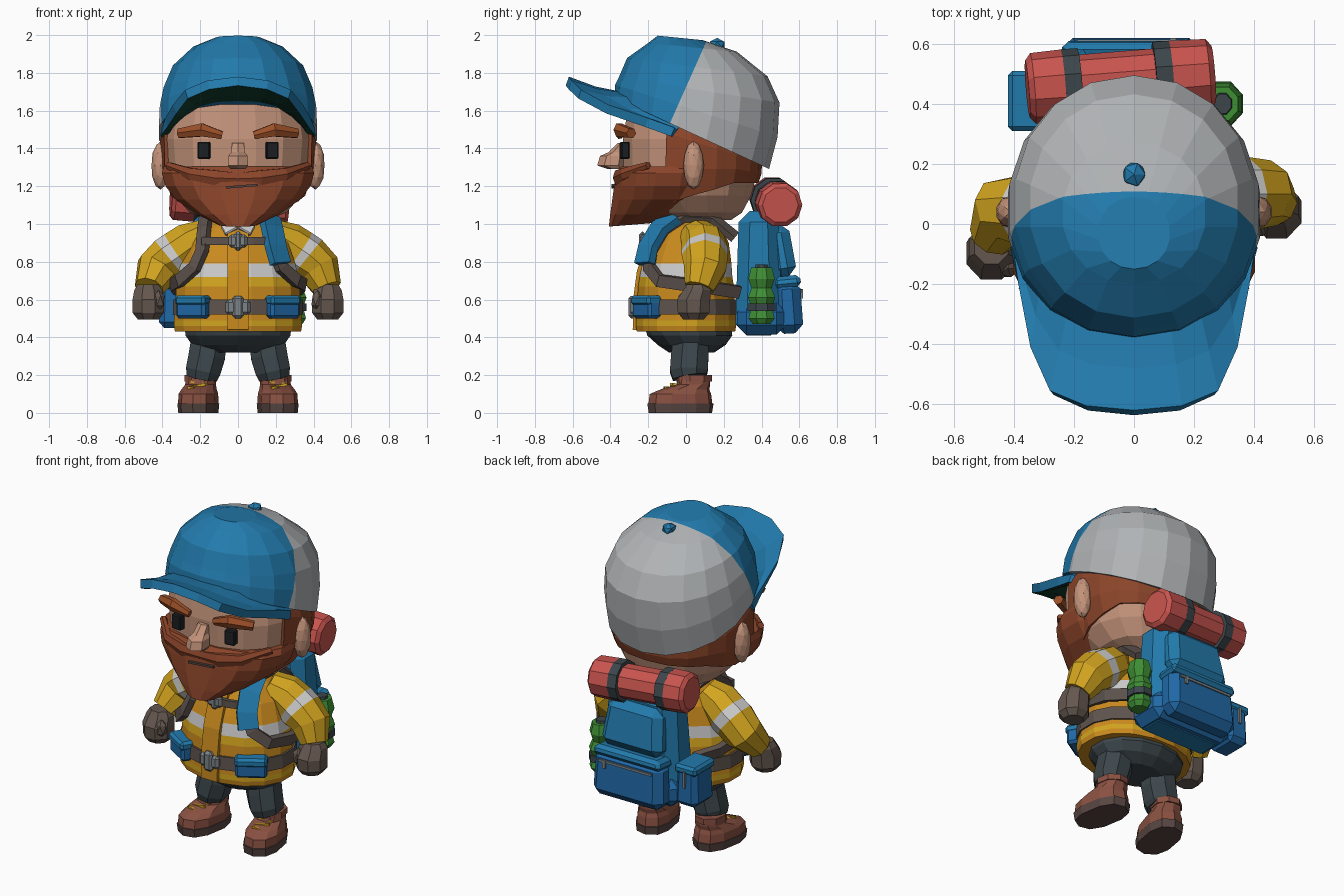
import bpy, bmesh, math
from mathutils import Vector, Matrix

if "Cube" in bpy.data.objects:
    bpy.data.objects.remove(bpy.data.objects["Cube"])

def mat(name, hexa):
    m = bpy.data.materials.new(name)
    c = [int(hexa[i:i + 2], 16) / 255 for i in (0, 2, 4)]
    m.diffuse_color = [((v + .055) / 1.055) ** 2.4 if v > .04 else v / 12.9 for v in c] + [1]
    m.use_nodes = True
    m.node_tree.nodes["Principled BSDF"].inputs["Base Color"].default_value = m.diffuse_color
    return m

BLUE, GREY, SKIN = mat("blue", "227aac"), mat("light grey", "b0b3b5"), mat("skin", "c3937a")
BEARD, BROW, BLACK = mat("rust hair", "8c452a"), mat("brow", "9c5028"), mat("black", "1c1f22")
YELLOW, ORANGE, WHITE = mat("yellow", "d2a41f"), mat("orange", "c98a1e"), mat("white", "dcdcdc")
STRAP, PANTS, BOOT = mat("strap", "5e534e"), mat("slate", "3c464b"), mat("boot", "8a5142")
SOLE, RED, GREEN = mat("sole", "574642"), mat("red", "c9544e"), mat("green", "3f8f35")
METAL, UNDER, DARKBLUE = mat("metal", "7d8487"), mat("dark green", "12402f"), mat("deep blue", "2068a6")
GLOVE = mat("glove", "64574f")

def finish(name, bm, mats, recalc=True):
    if recalc:
        bmesh.ops.recalc_face_normals(bm, faces=bm.faces)
    me = bpy.data.meshes.new(name)
    bm.to_mesh(me)
    bm.free()
    for m in mats:
        me.materials.append(m)
    ob = bpy.data.objects.new(name, me)
    bpy.context.collection.objects.link(ob)
    return ob

def skin(name, rings, mats, bands=None):
    """Closed surface through a stack of rings; bands gives a material index per gap."""
    bm = bmesh.new()
    vs = [[bm.verts.new(p) for p in r] for r in rings]
    n = len(vs[0])
    for k in range(len(vs) - 1):
        for i in range(n):
            j = (i + 1) % n
            f = bm.faces.new((vs[k][i], vs[k][j], vs[k + 1][j], vs[k + 1][i]))
            f.material_index = bands[k] if bands else 0
    bm.faces.new(vs[0][::-1]).material_index = bands[0] if bands else 0
    bm.faces.new(vs[-1]).material_index = bands[-1] if bands else 0
    return finish(name, bm, mats)

def sup(v, p):
    return math.copysign(abs(v) ** (2 / p), v)

def loft(name, specs, mats, n=16, bands=None, cx=0, yaw=0, p=2):
    """Horizontal rings: (z, centre y, x radius, y radius, slope along y)."""
    rings = []
    for z, cy, rx, ry, *sl in specs:
        ring = []
        for i in range(n):
            a = 2 * math.pi * (i + .5) / n
            x, y = rx * sup(math.cos(a), p), ry * sup(math.sin(a), p)
            v = Matrix.Rotation(yaw, 3, 'Z') @ Vector((x, y + cy, z + (sl[0] * y if sl else 0)))
            ring.append(v + Vector((cx, 0, 0)))
        rings.append(ring)
    return skin(name, rings, mats, bands)

def sweep(name, pts, sizes, mats, n=8, centre=None, bands=None):
    """Section of half-width, half-height swept along pts; flat side faces away from centre."""
    pts = [Vector(p) for p in pts]
    rings, k = [], math.sqrt(2) if n == 4 else 1
    for i, p in enumerate(pts):
        t = (pts[min(i + 1, len(pts) - 1)] - pts[max(i - 1, 0)]).normalized()
        out = p - Vector(centre) if centre else Vector((0, -1, 0))
        u = t.cross(out).normalized()
        v = u.cross(t)
        w, h = sizes[i] if isinstance(sizes, list) else sizes
        rings.append([p + u * w * k * math.cos(a) + v * h * k * math.sin(a)
                      for a in [2 * math.pi * (j + .5) / n for j in range(n)]])
    return skin(name, rings, mats, bands)

def box(name, loc, size, m, rot=(0, 0, 0), taper=1, bevel=.015):
    bm = bmesh.new()
    bmesh.ops.create_cube(bm, size=1)
    for v in bm.verts:
        f = taper if v.co.z > 0 else 1
        v.co = Vector((v.co.x * size[0] * f, v.co.y * size[1] * f, v.co.z * size[2]))
    if bevel:
        bmesh.ops.bevel(bm, geom=bm.edges[:], offset=bevel, segments=1, affect='EDGES')
    ob = finish(name, bm, [m])
    ob.location, ob.rotation_euler = loc, rot
    return ob

def ball(name, loc, size, m, sub=2):
    bm = bmesh.new()
    bmesh.ops.create_icosphere(bm, subdivisions=sub, radius=1)
    bmesh.ops.scale(bm, vec=size, verts=bm.verts)
    bmesh.ops.translate(bm, vec=loc, verts=bm.verts)
    return finish(name, bm, [m])

def grid(name, rows, mats, thick, offset):
    bm = bmesh.new()
    vs = [[bm.verts.new(p) for p in r] for r in rows]
    for a, b in zip(vs, vs[1:]):
        for i in range(len(a) - 1):
            bm.faces.new((a[i], b[i], b[i + 1], a[i + 1]))
    ob = finish(name, bm, mats, recalc=False)
    s = ob.modifiers.new("thickness", 'SOLIDIFY')
    s.thickness, s.offset, s.material_offset = thick, offset, len(mats) - 1
    return ob

# Head
HEAD = [(1.02, .09, .15, .15), (1.06, .06, .26, .24), (1.15, .03, .34, .32), (1.28, .025, .385, .36),
        (1.45, .03, .40, .37), (1.6, .03, .375, .345), (1.7, .03, .34, .325)]
loft("head", HEAD, [SKIN], p=2.3)
loft("neck", [(.95, .06, .12, .12), (1.08, .06, .12, .12)], [SKIN], n=10)

def head_pt(a, z, off):
    for lo, hi in zip(HEAD, HEAD[1:]):
        if z <= hi[0]:
            break
    t = (z - lo[0]) / (hi[0] - lo[0])
    cy, rx, ry = [l + (h - l) * t for l, h in zip(lo[1:], hi[1:])]
    return ((rx + off) * sup(math.sin(a), 2.3), cy - (ry + off) * sup(math.cos(a), 2.3), z)

# Hair band round the back with sideburns, its top following the tilted cap rim
cols = []
for d in range(72, 289, 18):
    a = math.radians(d)
    low = 1.12 + .1 * min(1, 2 - abs(d - 180) / 54)
    top = 1.48 - .46 * (head_pt(a, 1.4, 0)[1] - .03) + .03
    cols.append([head_pt(a, low + (top - low) * t, off) for t, off in ((0, .005), (.4, .008), (.8, .004), (1, -.01))])
grid("hair", cols, [BEARD], .02, 0)

# Beard and moustache
loft("beard", [(.995, -.3, .10, .11, .08), (1.05, -.2, .22, .205), (1.13, -.11, .335, .285), (1.2, -.1, .39, .285),
               (1.27, -.09, .41, .285), (1.305, -.07, .40, .275)], [BEARD], p=2.3)
for s in (-1, 1):
    sweep("moustache", [(0, -.36, 1.24), (s * .12, -.36, 1.245), (s * .25, -.325, 1.265), (s * .37, -.2, 1.31)],
          [(.035, .022), (.045, .028), (.035, .025), (.02, .02)], [BEARD], n=6, centre=(0, 0, 1.25))
    box("eye", (s * .18, -.325, 1.39), (.065, .045, .09), BLACK, (0, 0, s * .15), bevel=.006)
    sweep("eyebrow", [(s * .085, -.35, 1.47), (s * .19, -.355, 1.498), (s * .31, -.29, 1.48)],
          [(.022, .02), (.04, .03), (.028, .03)], [BROW], n=6, centre=(0, 0, 1.48))
    ball("ear", (s * .41, .04, 1.31), (.05, .055, .128), SKIN)
box("mouth", (.02, -.385, 1.2), (.17, .02, .012), SOLE, (0, -.08, 0), bevel=0)
loft("nose", [(1.29, -.37, .045, .04), (1.31, -.395, .062, .075), (1.36, -.385, .058, .07), (1.38, -.36, .042, .05),
              (1.43, -.33, .036, .03)], [SKIN], n=6)

# Cap crown, cut along the seam into front and rear colours
cap = loft("cap_crown", [(1.48, .03, .425, .41, -.46), (1.6, .055, .42, .43, -.32), (1.71, .07, .4, .425, -.16),
                         (1.83, .06, .35, .372, -.13), (1.935, .035, .24, .235, -.1), (1.985, -.03, .12, .12, -.1)],
           [GREY, BLUE], n=18, p=2.1)
bm = bmesh.new()
bm.from_mesh(cap.data)
co, no = Vector((0, -.1, 1.5)), Vector((0, -.92, .41))
bmesh.ops.bisect_plane(bm, geom=bm.verts[:] + bm.edges[:] + bm.faces[:], plane_co=co, plane_no=no)
for f in bm.faces:
    f.material_index = int((f.calc_center_median() - co).dot(no) > 0)
bm.to_mesh(cap.data)
bm.free()
ball("cap_button", (0, .165, 1.95), (.042, .045, .035), BLUE, 1)

# Cap brim, mirrored from half profiles
inner = [(0, -.34, 1.7), (.12, -.33, 1.695), (.22, -.29, 1.67), (.31, -.2, 1.61), (.36, -.12, 1.56), (.39, -.04, 1.51)]
outer = [(0, -.62, 1.78), (.16, -.605, 1.76), (.28, -.555, 1.71), (.345, -.41, 1.63), (.385, -.2, 1.56), (.405, -.06, 1.51)]
mid = [tuple((a + b) / 2 - (.012 if k == 2 else 0) for k, (a, b) in enumerate(zip(p, q))) for p, q in zip(inner, outer)]
full = lambda h: [(-x, y, z) for x, y, z in h[:0:-1]] + h
brim = grid("cap_brim", [full(inner), full(mid), full(outer)], [BLUE, UNDER], .05, -1)

# Jacket with reflective bands
loft("jacket", [(.43, 0, .34, .265), (.46, 0, .345, .27), (.49, 0, .345, .27), (.67, 0, .332, .258), (.72, 0, .325, .25),
                (.79, .005, .31, .24), (.83, .01, .295, .23), (.9, .02, .27, .21), (.98, .03, .21, .165),
                (1.05, .05, .13, .12)], [ORANGE, YELLOW, WHITE], bands=[0, 1, 0, 1, 2, 0, 0, 0, 0], p=2.1)
AXIS = (0, .03, .75)
sweep("placket", [(0, -.27, .44), (0, -.268, .6), (0, -.248, .75), (0, -.205, .88), (0, -.14, .98)], (.055, .012),
      [ORANGE], n=4, centre=AXIS)
loft("belt", [(.52, 0, .352, .277), (.6, 0, .349, .274)], [STRAP], p=2.1)
box("belt_buckle", (0, -.275, .56), (.13, .04, .08), METAL)
box("belt_buckle_clip", (0, -.285, .56), (.06, .04, .12), METAL)
for s in (-1, 1):
    box("belt_pouch", (s * .235, -.205, .56), (.18, .085, .12), DARKBLUE, (0, 0, s * .55))
    box("pouch_flap", (s * .237, -.21, .595), (.185, .09, .055), BLUE, (0, 0, s * .55))
    box("shirt_collar", (s * .045, -.15, .98), (.075, .03, .06), WHITE, (-.5, s * .5, 0), bevel=.006)

# Arms, posed slightly differently on each side
for s, dy in ((-1, -.07), (1, .04)):
    y = .07 + dy / 2
    sweep("sleeve", [(s * .17, .05, .96), (s * .25, y, .9), (s * .32, y + .01, .85), (s * .365, y + .01, .82),
                     (s * .43, y + .01, .76), (s * .47, .03 + dy, .66)],
          [(.075, .09), (.12, .12), (.125, .125), (.125, .125), (.115, .115), (.08, .08)],
          [YELLOW, WHITE], n=9, bands=[0, 0, 1, 0, 0])
    hy = -.01 + dy * 1.25
    loft("glove", [(.495, hy, .06, .06), (.53, hy, .09, .09), (.6, hy, .09, .095), (.65, hy + .02, .08, .08),
                   (.68, hy + .02, .06, .06)], [GLOVE], n=8, cx=s * .475)
    ball("thumb", (s * .42, hy - .05, .595), (.035, .035, .055), GLOVE, 1)

# Trousers and boots
loft("hips", [(.32, .03, .15, .12), (.36, .03, .25, .18), (.41, .02, .285, .225), (.46, .01, .29, .23)], [PANTS], n=14)
for s in (-1, 1):
    sweep("trouser_leg", [(s * .15, .03, .42), (s * .165, .02, .3), (s * .185, .015, .22), (s * .19, .02, .19)],
          [(.1, .1), (.105, .107), (.1, .108), (.088, .098)], [PANTS], n=8)
    foot = dict(cx=s * .205, yaw=s * .17)
    loft("boot_sole", [(0, -.03, .1, .17), (.05, -.03, .105, .178)], [SOLE], n=10, p=2.5, **foot)
    loft("boot", [(.045, -.03, .102, .172), (.1, -.03, .1, .165), (.125, -.005, .09, .13), (.15, .04, .08, .09),
                  (.2, .045, .078, .085)], [BOOT], n=10, p=2.4, **foot)
    loft("boot_cuff", [(.165, .045, .088, .097), (.2, .045, .088, .097)], [BOOT], n=8, **foot)
    for k in range(3):
        box("boot_lace", (s * (.222 - .006 * k), -.105 + .035 * k, .125 + .017 * k), (.09, .014, .014), YELLOW,
            (0, (-1) ** k * .2, s * .17), bevel=0)

# Shoulder straps and chest strap
for s in (-1, 1):
    path = [(.17, .26, .93), (.17, .14, 1.03), (.17, -.01, 1.04), (.18, -.12, .97), (.19, -.185, .86), (.23, -.195, .77),
            (.31, -.14, .7), (.345, 0, .68), (.33, .15, .66), (.25, .28, .64)]
    sweep("shoulder_strap", [(s * x, y, z) for x, y, z in path], (.033, .018), [STRAP], n=4, centre=AXIS)
sweep("strap_pad", [(.165, -.06, 1.04), (.18, -.14, .98), (.2, -.2, .88), (.225, -.22, .79)], (.058, .022), [BLUE],
      n=4, centre=AXIS)
sweep("chest_strap", [(-.19, -.185, .91), (-.08, -.215, .91), (.08, -.215, .91), (.19, -.185, .91)], (.022, .012),
      [STRAP], n=4, centre=(0, .03, .91))
box("chest_buckle", (0, -.225, .91), (.1, .035, .07), METAL)
box("chest_buckle_clip", (0, -.23, .91), (.045, .035, .1), METAL)

# Backpack
box("pack_body", (-.01, .385, .74), (.54, .25, .66), BLUE, taper=.84, bevel=.06)
box("pack_base", (-.01, .4, .5), (.55, .26, .17), DARKBLUE, bevel=.05)
box("pack_upper_pocket", (-.01, .505, .86), (.42, .13, .28), BLUE, (.15, 0, 0), taper=.86, bevel=.045)
box("pack_lower_pocket", (-.01, .54, .56), (.48, .15, .28), DARKBLUE, (.06, 0, 0), taper=.95, bevel=.045)
box("pack_pocket_lid", (-.01, .535, .695), (.47, .15, .06), BLUE, (.1, 0, 0), taper=.92, bevel=.02)
box("pack_side_pocket", (-.345, .41, .57), (.15, .2, .24), DARKBLUE, taper=.92, bevel=.03)
box("side_pocket_lid", (-.345, .41, .675), (.15, .2, .055), BLUE)
box("pack_zip", (-.01, .609, .645), (.36, .012, .014), METAL, bevel=0)
box("zip_pull", (.13, .612, .63), (.02, .014, .05), METAL, bevel=0)
box("side_zip", (-.345, .507, .62), (.014, .02, .1), METAL, bevel=0)

# Bedroll on top of the pack, with two straps
a, b = Vector((-.355, .45, 1.135)), Vector((.265, .5, 1.1))
stops = [(0, .095), (.03, .118), (.2, .122), (.24, .1), (.72, .1), (.76, .122), (.97, .118), (1, .095)]
sweep("bedroll", [a.lerp(b, t) for t, r in stops], [(r, r) for t, r in stops], [RED], n=10)
for t in (.24, .73):
    sweep("bedroll_strap", [a.lerp(b, t - .045), a.lerp(b, t + .045)], (.122, .122), [PANTS], n=10)

# Flask on the right side of the pack
loft("flask", [(.47, .4, .05, .05), (.5, .4, .07, .075), (.56, .4, .054, .058), (.61, .4, .073, .078), (.66, .4, .052, .058),
               (.71, .4, .07, .075), (.77, .4, .055, .06)], [GREEN], n=8, cx=.295)
loft("flask_lid", [(.765, .4, .035, .04), (.785, .4, .03, .035)], [PANTS], n=8, cx=.295)
loft("flask_strap", [(.54, .4, .073, .08), (.58, .4, .073, .08)], [PANTS], n=8, cx=.295)
